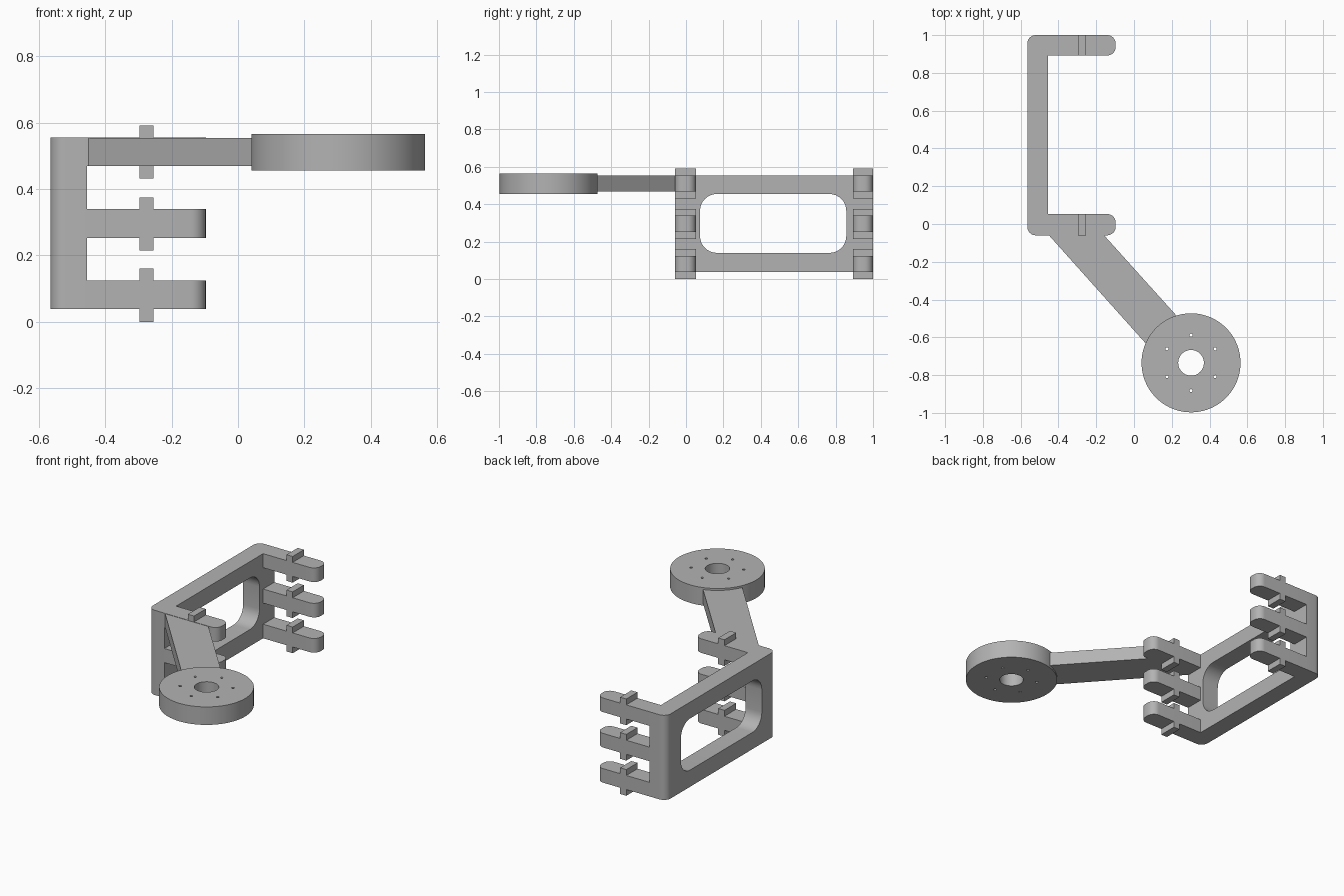
import bpy, bmesh
from math import cos, sin, pi, radians
from mathutils import Vector

cube = bpy.data.objects.get("Cube")
if cube:
    bpy.data.objects.remove(cube, do_unlink=True)

grey = bpy.data.materials.new("plain grey")
grey.use_nodes = True
colour = (0.45, 0.45, 0.45, 1)
grey.diffuse_color = colour
grey.node_tree.nodes["Principled BSDF"].inputs["Base Color"].default_value = colour


def rounded_rect(a0, a1, b0, b1, radii, steps=8):
    """Outline with a radius per corner, starting at (a0, b0), anticlockwise."""
    points = []
    corners = [(a0, b0, 1, 1), (a1, b0, -1, 1), (a1, b1, -1, -1), (a0, b1, 1, -1)]
    for i, ((a, b, sa, sb), r) in enumerate(zip(corners, radii)):
        if r == 0:
            points.append((a, b))
            continue
        for k in range(steps + 1):
            t = pi + (i + k / steps) * pi / 2
            points.append((a + sa * r + r * cos(t), b + sb * r + r * sin(t)))
    return points


def circle(cx, cy, r, sides):
    return [(cx + r * cos(2 * pi * k / sides), cy + r * sin(2 * pi * k / sides))
            for k in range(sides)]


def prism(name, outline, low, high, axis="z"):
    """Extrude an outline along z (xy outline) or along x (yz outline)."""
    place = (lambda a, b: (a, b, low)) if axis == "z" else (lambda a, b: (low, a, b))
    push = Vector((0, 0, high - low)) if axis == "z" else Vector((high - low, 0, 0))
    bm = bmesh.new()
    face = bm.faces.new([bm.verts.new(place(a, b)) for a, b in outline])
    grown = bmesh.ops.extrude_face_region(bm, geom=[face])["geom"]
    bmesh.ops.translate(bm, vec=push, verts=[v for v in grown if isinstance(v, bmesh.types.BMVert)])
    bmesh.ops.recalc_face_normals(bm, faces=bm.faces)
    mesh = bpy.data.meshes.new(name)
    bm.to_mesh(mesh)
    bm.free()
    mesh.materials.append(grey)
    obj = bpy.data.objects.new(name, mesh)
    bpy.context.collection.objects.link(obj)
    return obj


def cut(obj, cutters):
    """Subtract the cutters, then remove them."""
    bpy.context.view_layer.objects.active = obj
    for cutter in cutters:
        mod = obj.modifiers.new("cut", "BOOLEAN")
        mod.operation = "DIFFERENCE"
        mod.solver = "EXACT"
        mod.object = cutter
        bpy.ops.object.modifier_apply(modifier=mod.name)
        bpy.data.objects.remove(cutter, do_unlink=True)


BACK, PLATE, TIP = -0.565, -0.455, -0.097
BOTTOM, TOP, THICK = 0.038, 0.555, 0.086
parts = []

# Back plate with rounded outer corners and a rounded window
plate = prism("back_plate", rounded_rect(BACK, PLATE, -0.06, 1.0, (0.045, 0, 0, 0.045)), BOTTOM, TOP)
window = prism("window_cutter", rounded_rect(0.075, 0.857, 0.14, 0.455, [0.09] * 4),
               BACK - 0.1, PLATE + 0.1, axis="x")
cut(plate, [window])
parts.append(plate)

# Two columns of three fingers, each with a tab above and below
for side, y0, y1 in (("front", -0.06, 0.053), ("rear", 0.892, 1.0)):
    for level, z in (("lower", BOTTOM), ("middle", 0.253), ("upper", TOP - THICK)):
        finger = rounded_rect(PLATE, TIP, y0, y1, (0, 0.045, 0.045, 0))
        parts.append(prism(f"{side}_{level}_finger", finger, z, z + THICK))
        tab = rounded_rect(-0.297, -0.255, y0, y1, [0] * 4)
        for place, low, high in (("bottom", z - 0.038, z), ("top", z + THICK, z + THICK + 0.036)):
            parts.append(prism(f"{side}_{level}_{place}_tab", tab, low, high))

# Slanted arm from the upper front finger into the disc
parts.append(prism("arm", [(-0.452, -0.058), (0.085, -0.658), (0.25, -0.513), (-0.16, -0.058)],
                   TOP - THICK, TOP - 0.002))

# Mounting disc with a bore and a ring of six bolt holes
cx, cy = 0.302, -0.735
disc = prism("mounting_disc", circle(cx, cy, 0.262, 96), 0.455, 0.565)
holes = [prism("bore_cutter", circle(cx, cy, 0.068, 48), 0.3, 0.7)]
for k in range(6):
    t = radians(30 + 60 * k)
    holes.append(prism("bolt_cutter", circle(cx + 0.147 * cos(t), cy + 0.147 * sin(t), 0.008, 16), 0.3, 0.7))
cut(disc, holes)
parts.append(disc)

# Smooth the curved walls and keep edges sharp
bpy.ops.object.select_all(action="DESELECT")
for part in parts:
    part.select_set(True)
bpy.context.view_layer.objects.active = plate
bpy.ops.object.shade_smooth_by_angle(angle=radians(30))
